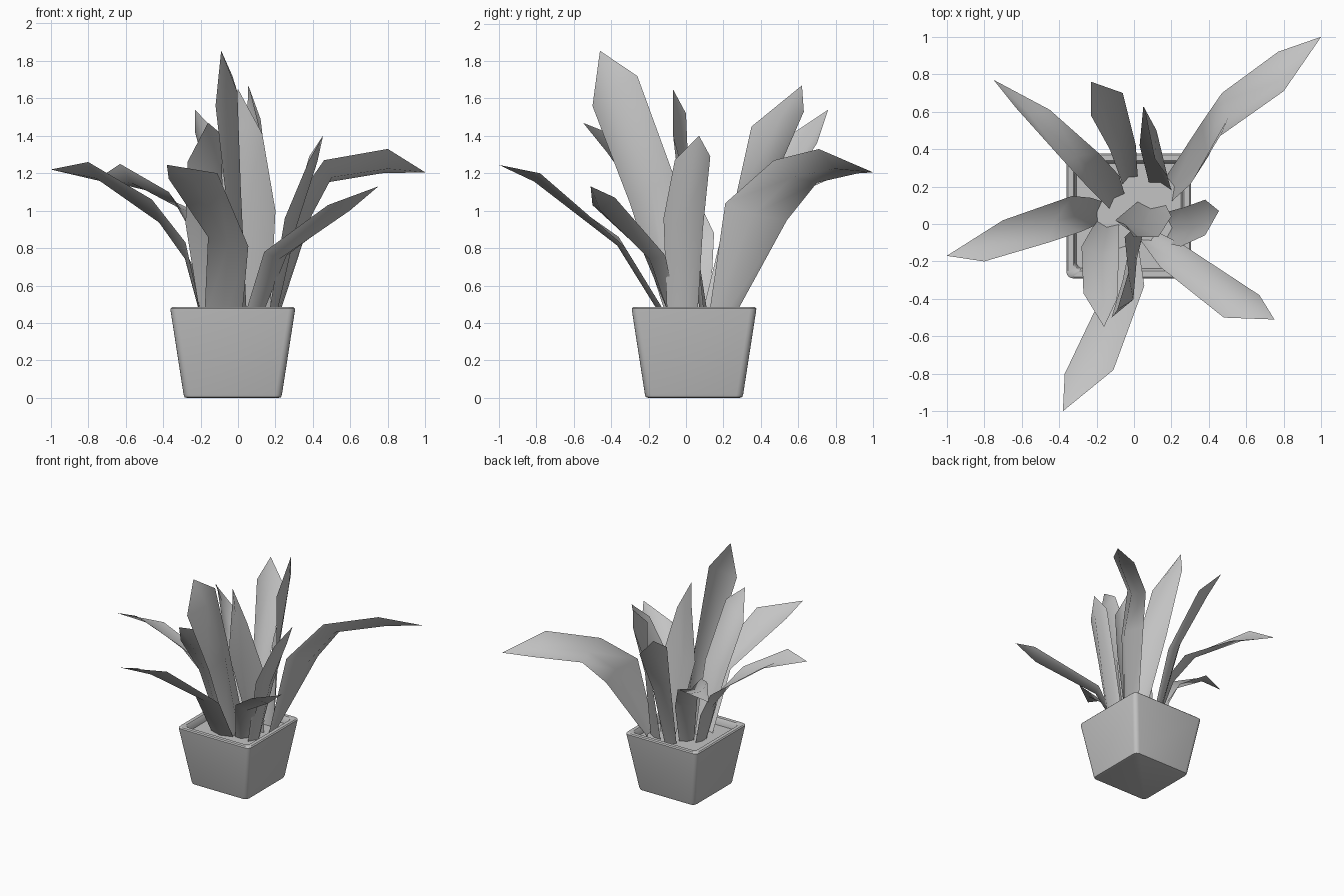
import bpy, bmesh, math
from mathutils import Vector

if "Cube" in bpy.data.objects:
    bpy.data.objects.remove(bpy.data.objects["Cube"], do_unlink=True)

grey = bpy.data.materials.new("plain_grey")
grey.use_nodes = True
grey.diffuse_color = (0.55, 0.55, 0.55, 1)
grey.node_tree.nodes["Principled BSDF"].inputs["Base Color"].default_value = (0.55, 0.55, 0.55, 1)


def finish(name, bm, angle):
    mesh = bpy.data.meshes.new(name)
    bm.to_mesh(mesh)
    bm.free()
    mesh.materials.append(grey)
    obj = bpy.data.objects.new(name, mesh)
    bpy.context.collection.objects.link(obj)
    bpy.ops.object.select_all(action='DESELECT')
    obj.select_set(True)
    bpy.context.view_layer.objects.active = obj
    bpy.ops.object.shade_smooth_by_angle(angle=math.radians(angle))


# Square tapered pot with a rounded rim and a recessed soil bed
def square_ring(bm, half, z, radius, steps=4):
    ring = []
    for corner in range(4):
        for i in range(steps + 1):
            a = math.radians(90 * (corner + i / steps))
            mid = math.radians(90 * corner + 45)
            inset = (half - radius) * math.sqrt(2)
            ring.append(bm.verts.new((inset * math.cos(mid) + radius * math.cos(a) - 0.028,
                                      inset * math.sin(mid) + radius * math.sin(a) + 0.043, z)))
    return ring


def build_pot():
    bm = bmesh.new()
    profile = [(0.245, 0.0), (0.258, 0.004), (0.263, 0.02), (0.332, 0.465),
               (0.333, 0.477), (0.325, 0.485), (0.295, 0.485), (0.288, 0.478), (0.28, 0.43)]
    rings = [square_ring(bm, half, z, 0.035) for half, z in profile]
    for low, high in zip(rings, rings[1:]):
        for i in range(len(low)):
            j = (i + 1) % len(low)
            bm.faces.new((low[i], low[j], high[j], high[i]))
    bm.faces.new(rings[0][::-1])
    bm.faces.new(rings[-1])
    finish("pot", bm, 40)


# Pointed leaf: pairs of edge points joined through a keeled midrib, then a tip
def leaf(name, pairs, tip, fold=0.2):
    bm = bmesh.new()
    rows = []
    tip = Vector(tip)
    pairs = [(Vector(a), Vector(b)) for a, b in pairs]
    mids = [(a + b) / 2 for a, b in pairs] + [tip]
    outward = tip - mids[0]
    outward.z = -1
    for i, (a, b) in enumerate(pairs):
        side = b - a
        keel = side.cross(mids[i + 1] - mids[max(i - 1, 0)]).normalized()
        if keel.dot(outward) < 0:
            keel.negate()
        outward = keel
        rib = mids[i] + keel * side.length * fold
        rows.append([bm.verts.new(p) for p in (a, rib, b)])
    for low, high in zip(rows, rows[1:]):
        for k in range(2):
            bm.faces.new((low[k], low[k + 1], high[k + 1], high[k]))
    end = bm.verts.new(tip)
    for k in range(2):
        bm.faces.new((rows[-1][k], rows[-1][k + 1], end))
    finish(name, bm, 80)


build_pot()

# Long drooping outer leaves
leaf("back_left_long_leaf", [((.2, .12, .42), (.17, .25, .42)),
                             ((.3, .21, 1.04), (.36, .54, .95)),
                             ((.46, .47, 1.27), (.47, .7, 1.15)),
                             ((.8, .71, 1.33), (.77, .92, 1.2))], (1, 1, 1.205))
leaf("back_right_leaf", [((-.13, .08, .42), (-.05, .16, .42)),
                         ((-.24, .19, .87), (-.08, .26, .76)),
                         ((-.37, .33, 1.1), (-.19, .38, .98)),
                         ((-.63, .62, 1.25), (-.45, .61, 1.1))], (-.75, .77, 1.17), 0.18)
leaf("right_leaf", [((-.19, 0, .42), (-.17, .12, .42)),
                    ((-.28, -.04, .83), (-.23, .14, .68)),
                    ((-.46, -.1, 1.06), (-.33, .15, .88)),
                    ((-.8, -.2, 1.26), (-.7, .02, 1.15))], (-1, -.17, 1.22), 0.13)
leaf("front_leaf", [((-.18, -.09, .42), (.02, -.09, .42)),
                    ((-.16, -.36, .86), (.055, -.33, .81)),
                    ((-.37, -.8, 1.17), (-.11, -.78, 1.2))], (-.38, -1, 1.245), 0.14)
leaf("front_left_leaf", [((.03, -.08, .42), (.12, -.04, .42)),
                         ((.14, -.23, .78), (.26, -.11, .76)),
                         ((.48, -.5, 1.03), (.67, -.38, 1.07))], (.75, -.51, 1.13), 0.25)

# Upright inner leaves
leaf("left_leaf", [((.16, -.1, .42), (.16, .06, .42)),
                   ((.25, -.12, .96), (.27, .09, .9)),
                   ((.38, -.06, 1.27), (.38, .13, 1.29))], (.454, .07, 1.4), 0.25)
leaf("back_left_upright_leaf", [((.2, .18, .42), (.08, .22, .42)),
                                ((.18, .25, 1), (.03, .42, 1.05)),
                                ((.11, .35, 1.45), (.05, .63, 1.53))], (.055, .62, 1.67), 0.14)
leaf("back_upright_leaf", [((-.06, .21, .42), (.02, .25, .42)),
                           ((-.13, .4, 1.06), (.01, .42, .94)),
                           ((-.23, .58, 1.42), (-.06, .7, 1.36))], (-.23, .76, 1.54))
leaf("tallest_leaf", [((-.02, -.1, .42), (.05, .03, .42)),
                      ((-.06, -.3, 1.04), (-.05, -.07, 1.2)),
                      ((-.12, -.5, 1.56), (-.03, -.26, 1.72))], (-.09, -.46, 1.855), 0.25)
leaf("centre_leaf", [((.02, .12, .42), (.17, .1, .42)),
                     ((-.1, .02, 1.05), (.2, .04, 1)),
                     ((-.05, 0, 1.52), (.13, -.07, 1.41))], (0, -.07, 1.65), 0.18)
leaf("front_right_upright_leaf", [((-.2, .02, .42), (-.08, 0, .42)),
                                  ((-.28, -.12, .93), (-.08, -.14, 1)),
                                  ((-.27, -.37, 1.26), (-.09, -.4, 1.41))], (-.16, -.55, 1.47))
